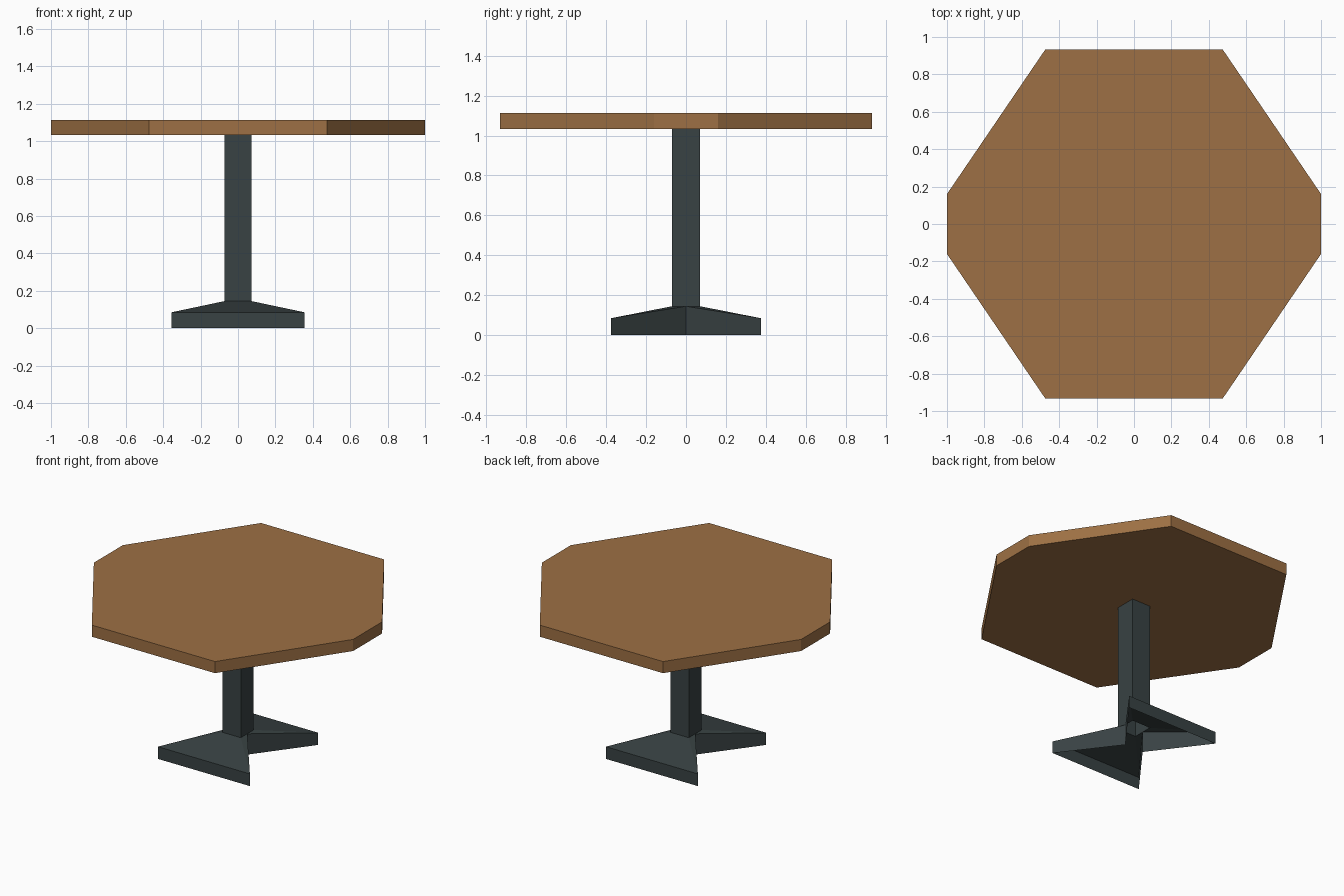
import bpy, bmesh

if "Cube" in bpy.data.objects:
    bpy.data.objects.remove(bpy.data.objects["Cube"])


def material(name, rgb):
    m = bpy.data.materials.new(name)
    m.diffuse_color = (*rgb, 1.0)
    m.use_nodes = True
    m.node_tree.nodes["Principled BSDF"].inputs["Base Color"].default_value = m.diffuse_color
    return m


def make_object(name, bm, mat):
    me = bpy.data.meshes.new(name)
    bm.to_mesh(me)
    bm.free()
    me.materials.append(mat)
    ob = bpy.data.objects.new(name, me)
    bpy.context.collection.objects.link(ob)
    return ob


wood = material("warm wood", (0.34, 0.163, 0.058))
iron = material("dark iron", (0.040, 0.054, 0.056))

# Tabletop: stretched octagonal slab
bm = bmesh.new()
outline = [(0.475, -0.932), (1, -0.16), (1, 0.16), (0.475, 0.932),
           (-0.475, 0.932), (-1, 0.16), (-1, -0.16), (-0.475, -0.932)]
slab = bm.faces.new([bm.verts.new((x, y, 1.032)) for x, y in outline])
top = bmesh.ops.extrude_face_region(bm, geom=[slab])["geom"]
bmesh.ops.translate(bm, vec=(0, 0, 0.081),
                    verts=[v for v in top if isinstance(v, bmesh.types.BMVert)])
bmesh.ops.recalc_face_normals(bm, faces=bm.faces)
make_object("tabletop", bm, wood)

# Pedestal: hollow square post flowing into a bow-tie foot, open underneath.
# One front half is built, then copied by a half turn and welded.
R, NECK, RIM, TOP = 0.071, 0.145, 0.085, 1.035
FX, FY = 0.355, 0.376
bm = bmesh.new()


def face(*points):
    bm.faces.new([bm.verts.new(p) for p in points])


for s in (1, -1):
    # post front, and half of each post side
    if s == 1:
        face((-R, -R, NECK), (R, -R, NECK), (R, -R, TOP), (-R, -R, TOP))
        # sloping top and end wall of the foot
        face((-FX, -FY, RIM), (FX, -FY, RIM), (R, -R, NECK), (-R, -R, NECK))
        face((-FX, -FY, 0), (FX, -FY, 0), (FX, -FY, RIM), (-FX, -FY, RIM))
    face((s * R, -R, NECK), (s * R, 0, NECK), (s * R, 0, TOP), (s * R, -R, TOP))
    # sloping gusset and the slanted wall running in to the waist
    face((s * R, -R, NECK), (s * FX, -FY, RIM), (s * R, 0, NECK))
    face((s * FX, -FY, 0), (s * R, 0, 0), (s * R, 0, NECK), (s * FX, -FY, RIM))

half = bmesh.ops.duplicate(bm, geom=bm.verts[:] + bm.edges[:] + bm.faces[:])["geom"]
for v in half:
    if isinstance(v, bmesh.types.BMVert):
        v.co.x, v.co.y = -v.co.x, -v.co.y
bmesh.ops.remove_doubles(bm, verts=bm.verts, dist=0.0005)
bmesh.ops.recalc_face_normals(bm, faces=bm.faces)
# keep the outside of the open shell facing outward
bm.faces.ensure_lookup_table()
if sum(f.normal.dot(f.calc_center_median()) * f.calc_area() for f in bm.faces) < 0:
    bmesh.ops.reverse_faces(bm, faces=bm.faces)
make_object("pedestal", bm, iron)
